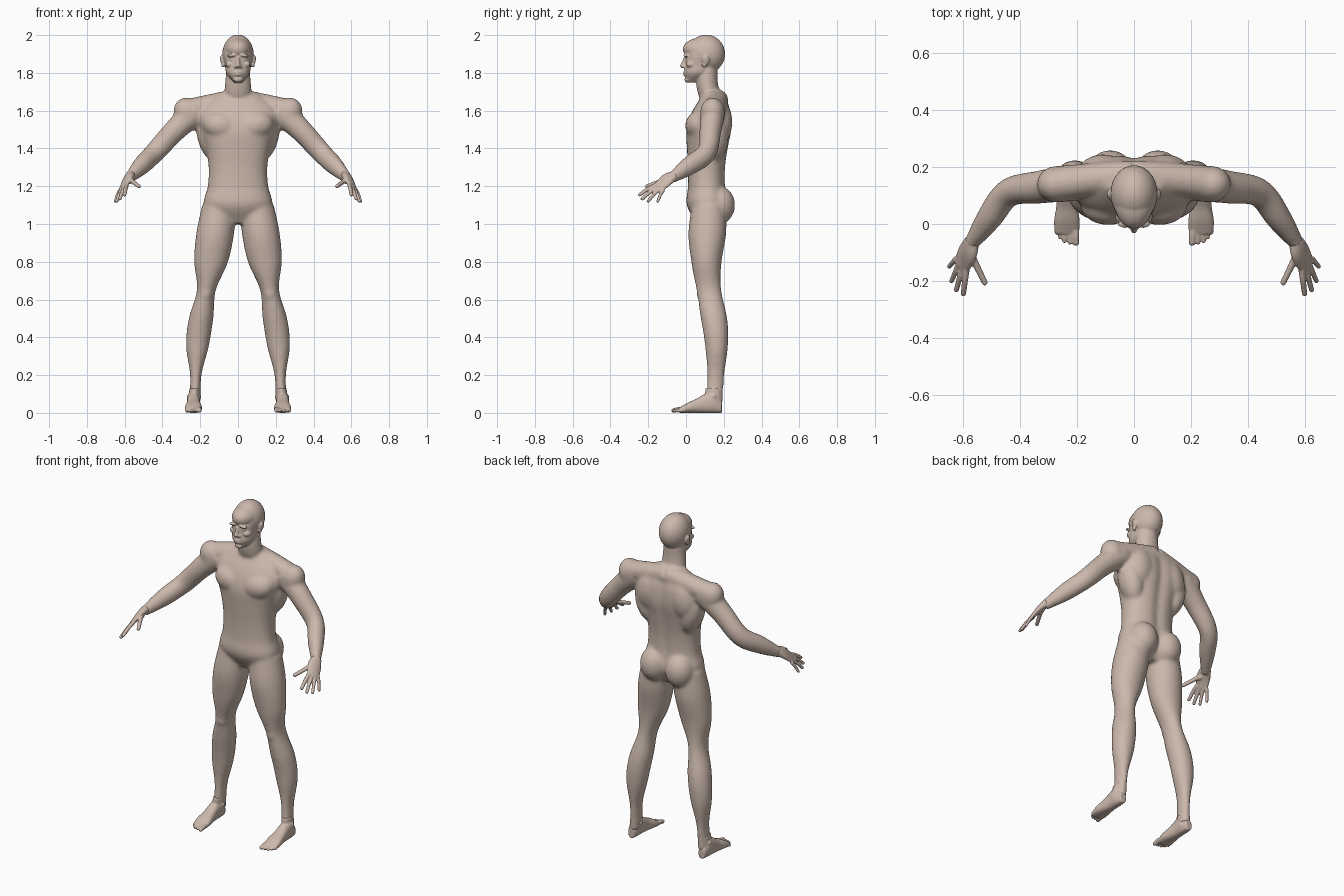
import bpy, bmesh, math
from mathutils import Vector, Matrix

if "Cube" in bpy.data.objects:
    bpy.data.objects.remove(bpy.data.objects["Cube"])

skin = bpy.data.materials.new("warm_beige_skin")
skin.use_nodes = True
skin.diffuse_color = (0.6, 0.48, 0.41, 1)
skin.node_tree.nodes["Principled BSDF"].inputs["Base Color"].default_value = skin.diffuse_color

X, Y, Z = Vector((1, 0, 0)), Vector((0, 1, 0)), Vector((0, 0, 1))
LEVEL, UPRIGHT = (X, Y), (X, Z)


def sample(values, t):
    """Smooth curve through evenly spaced numbers or vectors, t from 0 to 1."""
    last = len(values) - 1
    i = min(int(t * last), last - 1)
    f = t * last - i
    b, c = values[i], values[i + 1]
    a = values[i - 1] if i > 0 else b * 2 - c
    d = values[i + 2] if i + 2 <= last else c * 2 - b
    slope_b, slope_c = (c - a) / 2, (d - b) / 2
    ease = f * f * (3 - 2 * f)
    return (b + (c - b) * ease + slope_b * (f * (1 - f) ** 2)
            - slope_c * (f * f * (1 - f)))


def loft(bm, path, widths, depths, axes=None, hint=Z, side=1, power=2, groove=0, steps=32, n=40):
    """Closed tube along a path; rings lie on fixed axes or follow the path."""
    path = [Vector(p) for p in path]
    rings = []
    for step in range(steps + 1):
        t = step / steps
        center, width, depth = sample(path, t), sample(widths, t), sample(depths, t)
        if axes:
            u, v = axes
        else:
            ahead, behind = min(t + 1 / steps, 1), max(t - 1 / steps, 0)
            along = (sample(path, ahead) - sample(path, behind)).normalized()
            u = (hint - along * hint.dot(along)).normalized()
            v = along.cross(u)
        ring = []
        for k in range(n):
            angle = math.tau * k / n
            c, s = math.cos(angle), math.sin(angle)
            c = math.copysign(abs(c) ** (2 / power), c) * width
            s = math.copysign(abs(s) ** (2 / power), s) * depth
            if s > 0:
                s *= 1 - groove * math.exp(-(c / 0.03) ** 2)
            p = center + u * c + v * s
            ring.append(bm.verts.new((p.x * side, p.y, p.z)))
        rings.append(ring)
    faces = [bm.faces.new(rings[0]), bm.faces.new(rings[-1])]
    for low, high in zip(rings, rings[1:]):
        for k in range(n):
            faces.append(bm.faces.new((low[k - 1], low[k], high[k], high[k - 1])))
    bmesh.ops.recalc_face_normals(bm, faces=faces)


def ball(bm, center, radii, side=1, tilt=0):
    """Ellipsoid, leaning sideways by tilt."""
    x, y, z = center
    matrix = (Matrix.Translation((x * side, y, z)) @ Matrix.Rotation(tilt * side, 4, 'Y')
              @ Matrix.Diagonal((*radii, 1)))
    bmesh.ops.create_uvsphere(bm, u_segments=28, v_segments=18, radius=1, matrix=matrix)


def digit(bm, base, tip, arch, radius, side):
    """Finger or toe: arched tapering tube with a rounded tip."""
    middle = (base + tip) / 2 + Z * arch
    taper = [radius, radius * 0.8]
    loft(bm, [base, middle, tip], taper, taper, hint=X + Z, side=side, steps=10, n=16)
    ball(bm, tip, [radius * 0.8] * 3, side)


def finish(bm, name, voxel, smooth):
    """Fuse the overlapping forms into one smooth skin."""
    mesh = bpy.data.meshes.new(name)
    bm.to_mesh(mesh)
    bm.free()
    mesh.materials.append(skin)
    obj = bpy.data.objects.new(name, mesh)
    bpy.context.collection.objects.link(obj)
    fuse = obj.modifiers.new("fuse", 'REMESH')
    fuse.mode, fuse.voxel_size, fuse.use_smooth_shade = 'VOXEL', voxel, True
    soften = obj.modifiers.new("soften", 'SMOOTH')
    soften.factor, soften.iterations = 0.5, smooth


def add_neck(bm):
    loft(bm, [(0, .16, 1.6), (0, .115, 1.72), (0, .11, 1.84)],
         [.085, .07, .06], [.065, .058, .056], LEVEL)


# Torso
body = bmesh.new()
loft(body, [(0, .12, 1), (0, .11, 1.23), (0, .12, 1.47), (0, .15, 1.7)],
     [.1, .18, .16, .155, .17, .2, .21, .1], [.06, .11, .1, .1, .11, .12, .1, .05],
     LEVEL, power=2.3, groove=.12, n=64)
add_neck(body)

for side in (1, -1):
    # Leg from hip to ankle, arm from shoulder to wrist
    loft(body, [(.1, .12, 1.1), (.15, .11, .75), (.21, .16, .4), (.23, .15, .05)],
         [.09, .1, .09, .05, .065, .06, .03, .03],
         [.09, .1, .08, .065, .07, .06, .045, .045], LEVEL, side=side)
    loft(body, [(.22, .145, 1.6), (.33, .13, 1.5), (.44, .11, 1.38), (.51, .02, 1.31),
                (.58, -.08, 1.24)],
         [.075, .06, .055, .05, .028], [.065, .058, .05, .045, .024], side=side)
    # Trapezius, deltoid, chest, shoulder blade, side back, buttock, kneecap
    loft(body, [(0, .17, 1.66), (.12, .16, 1.635), (.25, .145, 1.605)],
         [.055, .06], [.055, .06], side=side)
    ball(body, (.27, .14, 1.59), (.07, .065, .08), side, .4)
    ball(body, (.09, .066, 1.52), (.1, .07, .075), side, -.25)
    ball(body, (.11, .18, 1.54), (.085, .065, .12), side, -.2)
    ball(body, (.15, .15, 1.46), (.065, .075, .13), side, .25)
    ball(body, (.084, .175, 1.1), (.084, .085, .1), side)
    ball(body, (.17, .09, .635), (.035, .035, .045), side)
finish(body, "body", .009, 10)

# Head: skull, forehead, face, neck
head = bmesh.new()
ball(head, (0, .107, 1.9), (.083, .1, .102))
ball(head, (0, .083, 1.925), (.07, .1, .062))
loft(head, [(0, .04, 1.75), (0, .08, 1.84), (0, .1, 1.93)],
     [.02, .06, .068, .075, .076], [.03, .07, .085, .094, .09], LEVEL, power=2.2)
add_neck(head)
# Nose bridge and tip, lips, chin
loft(head, [(0, 0, 1.885), (0, -.008, 1.86), (0, -.02, 1.836)],
     [.008, .012], [.012, .014], LEVEL, n=20)
ball(head, (0, -.02, 1.836), (.011, .012, .01))
for z in (1.803, 1.79):
    ball(head, (0, -.005, z), (.021, .011, .006))
ball(head, (0, .01, 1.765), (.026, .019, .016))
for side in (1, -1):
    # Nostril, brow, eye, cheek, ear, ear lobe
    ball(head, (.014, -.007, 1.832), (.009, .012, .008), side)
    ball(head, (.032, 0, 1.892), (.027, .014, .008), side, .15)
    ball(head, (.031, .012, 1.87), (.016, .012, .008), side)
    ball(head, (.044, .026, 1.845), (.022, .026, .018), side)
    ball(head, (.083, .105, 1.866), (.011, .02, .028), side, .2)
    ball(head, (.08, .097, 1.843), (.009, .012, .015), side)
finish(head, "head", .0045, 4)

# Hand guides run from index to little finger
knuckles = [Vector((.59, -.16, 1.205)), Vector((.625, -.12, 1.18))]
fingertips = [Vector((.6, -.245, 1.155)), Vector((.635, -.22, 1.125)), Vector((.65, -.15, 1.12))]
across_hand = knuckles[0] - knuckles[1]
# Foot guides run from heel to ball; toe guides from big to little
foot_heights = [.03, .055, .05, .037, .027, .014]
toe_bases = [Vector((.207, -.01, .018)), Vector((.272, -.005, .015))]
toe_tips = [Vector((.204, -.065, .013)), Vector((.245, -.06, .01)), Vector((.273, -.03, .009))]

for side, tag in ((1, "left"), (-1, "right")):
    # Palm, thumb and fingers
    hand = bmesh.new()
    loft(hand, [(.57, -.06, 1.257), (.585, -.1, 1.235), (.61, -.15, 1.188)],
         [.028, .04, .036], [.025, .02, .011], hint=across_hand, side=side)
    ball(hand, (.573, -.118, 1.23), (.018, .028, .018), side)
    digit(hand, Vector((.572, -.11, 1.235)), Vector((.525, -.206, 1.2)), 0, .013, side)
    for i in range(4):
        t = i / 3
        digit(hand, sample(knuckles, t), sample(fingertips, t), .005, .012 - .002 * t, side)
    finish(hand, "hand_" + tag, .004, 3)

    # Sole, ankle, ankle bones and toes
    foot = bmesh.new()
    sole = [(.236, .19 - .045 * i, height) for i, height in enumerate(foot_heights)]
    loft(foot, sole, [.02, .033, .034, .038, .045, .042], foot_heights, UPRIGHT,
         side=side, power=2.4)
    loft(foot, [(.23, .147, .13), (.235, .142, .03)], [.027, .032], [.044, .045],
         LEVEL, side=side)
    for x in (.206, .258):
        ball(foot, (x, .145, .085), (.012, .016, .016), side)
    for i in range(5):
        t = i / 4
        radius = .015 if i == 0 else .011 - .002 * t
        digit(foot, sample(toe_bases, t), sample(toe_tips, t), .003, radius, side)
    finish(foot, "foot_" + tag, .004, 3)
